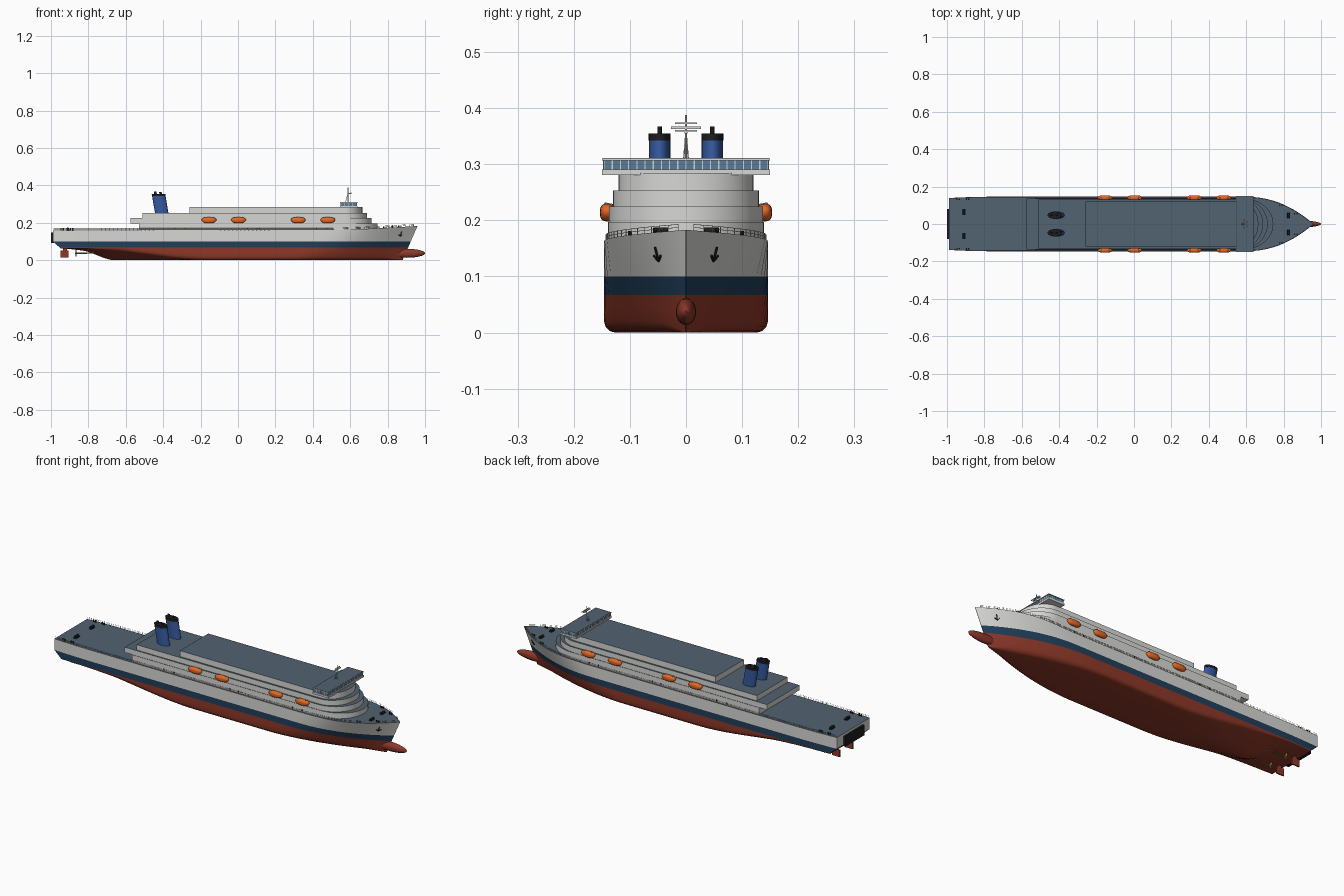
import bpy, bmesh, math
from mathutils import Vector, Matrix

if "Cube" in bpy.data.objects:
    bpy.data.objects.remove(bpy.data.objects["Cube"])

COLORS = {
    "white_paint": (0.68, 0.68, 0.66), "deck_slate": (0.085, 0.125, 0.165),
    "navy_band": (0.015, 0.05, 0.105), "keel_red": (0.27, 0.04, 0.022),
    "boat_orange": (0.85, 0.15, 0.02), "funnel_blue": (0.035, 0.1, 0.34),
    "black": (0.012, 0.012, 0.014), "window_glass": (0.1, 0.2, 0.31),
    "bronze": (0.35, 0.17, 0.06)}
MATS = {}
for name, c in COLORS.items():
    MATS[name] = bpy.data.materials.new(name)
    MATS[name].diffuse_color = (*c, 1)


def finish(name, bm, mats, smooth=None):
    bmesh.ops.recalc_face_normals(bm, faces=bm.faces)
    me = bpy.data.meshes.new(name)
    bm.to_mesh(me)
    bm.free()
    for m in mats:
        me.materials.append(MATS[m])
    ob = bpy.data.objects.new(name, me)
    bpy.context.collection.objects.link(ob)
    if smooth:
        bpy.ops.object.select_all(action='DESELECT')
        ob.select_set(True)
        bpy.context.view_layer.objects.active = ob
        bpy.ops.object.shade_smooth_by_angle(angle=math.radians(smooth))
    return ob


def box(bm, x0, x1, y0, y1, z0, z1):
    m = Matrix.Translation(((x0 + x1) / 2, (y0 + y1) / 2, (z0 + z1) / 2)) @ \
        Matrix.Diagonal((x1 - x0, y1 - y0, z1 - z0, 1))
    bmesh.ops.create_cube(bm, size=1, matrix=m)


def boxes(name, mat, dims):
    bm = bmesh.new()
    for d in dims:
        box(bm, *d)
    return finish(name, bm, [mat])


def beam(bm, a, b, r, n=4):
    a, b = Vector(a), Vector(b)
    q = (b - a).to_track_quat('Z', 'Y').to_matrix().to_4x4()
    bmesh.ops.create_cone(bm, cap_ends=True, segments=n, radius1=r, radius2=r,
                          depth=(b - a).length, matrix=Matrix.Translation((a + b) / 2) @ q)


def clamp(t):
    return max(0.0, min(1.0, t))


def ease(t):
    t = clamp(t)
    return t * t * (3 - 2 * t)


# Hull form: stem, transom, sheer and half width
def sheer(u):
    return 0.16 + 0.023 * clamp((-0.99 + 1.95 * u - 0.5) / 0.46) ** 1.3


def hull_point(u, z):
    xs = -0.99 + 0.04 * clamp((0.1 - z) / 0.035)
    xb = 0.88 + 0.08 * z / 0.183
    x = xs + (xb - xs) * u
    t = clamp(z / 0.16)
    length, p = 0.6 - 0.24 * t, 1.7 + 0.5 * t
    bow = 1 - (1 - clamp((xb - x) / length)) ** p
    stern = 1 - 0.05 * (1 - clamp((x + 0.99) / 0.25)) ** 2
    return x, max(0.0006, 0.146 * bow * stern)


def half_section(u):
    x = -0.99 + 1.95 * u
    zk = 0.052 * ease((-0.68 - x) / 0.2) + 0.01 * ease((-0.85 - x) / 0.13)
    zb = max(zk, 0.062 * ease((-0.15 - x) / 0.75))
    r = min(0.02, 0.066 - zb, hull_point(u, zb)[1] * 0.5)
    pts = []
    for z in (sheer(u), 0.1, 0.067, (zb + r + 0.067) / 2):
        px, b = hull_point(u, z)
        pts.append((px, b, z))
    for k in range(4):
        a = math.pi / 2 * k / 3
        z = zb + r * (1 - math.sin(a))
        px, b = hull_point(u, z)
        pts.append((px, b - r * (1 - math.cos(a)), z))
    px, b = hull_point(u, zk)
    pts.append((px, b * 0.25, zk))
    return pts


bm = bmesh.new()
rings = []
N = 56
for i in range(N + 1):
    h = half_section(0.5 - 0.5 * math.cos(math.pi * i / N))
    full = h + [(x, -y, z) for x, y, z in reversed(h)]
    rings.append([bm.verts.new(p) for p in full])
n = len(rings[0])
for a, b in zip(rings, rings[1:]):
    for j in range(n):
        f = bm.faces.new((a[j], a[(j + 1) % n], b[(j + 1) % n], b[j]))
        side = min(j, n - 2 - j)
        f.material_index = 3 if j == n - 1 else min(side, 2)
# Transom panels, split at the colour bands
for j in range(n // 2 - 1):
    for ring in (rings[0], rings[-1]):
        f = bm.faces.new((ring[j], ring[j + 1], ring[n - 2 - j], ring[n - 1 - j]))
        f.material_index = min(j, 2)
bmesh.ops.remove_doubles(bm, verts=bm.verts, dist=0.00001)
finish("hull", bm, ["white_paint", "navy_band", "keel_red", "deck_slate"], 35)

# Bulbous bow
bm = bmesh.new()
bmesh.ops.create_uvsphere(bm, u_segments=20, v_segments=14, radius=1,
                          matrix=Matrix.Translation((0.9, 0, 0.037)) @ Matrix.Diagonal((0.1, 0.018, 0.024, 1)))
finish("bulbous_bow", bm, ["keel_red"], 60)


# Superstructure tiers with rounded fronts and slate tops
def tier(name, x0, x1, w, z0, z1, round_x):
    bm = bmesh.new()
    pts = [(x0, -w)]
    for k in range(25):
        a = -math.pi / 2 + math.pi * k / 24
        pts.append((round_x + (x1 - round_x) * math.cos(a), w * math.sin(a)))
    pts.append((x0, w))
    f = bm.faces.new([bm.verts.new((x, y, z0)) for x, y in pts])
    g = bmesh.ops.extrude_face_region(bm, geom=[f])
    bmesh.ops.translate(bm, vec=(0, 0, z1 - z0), verts=[v for v in g["geom"] if isinstance(v, bmesh.types.BMVert)])
    bm.normal_update()
    bmesh.ops.recalc_face_normals(bm, faces=bm.faces)
    for f in bm.faces:
        f.material_index = int(f.normal.z > 0.5)
    finish(name, bm, ["white_paint", "deck_slate"], 30)


tier("lower_house", -0.53, 0.745, 0.139, 0.158, 0.197, 0.58)
tier("promenade_house", -0.575, 0.715, 0.137, 0.197, 0.225, 0.57)
tier("upper_house", -0.51, 0.69, 0.13, 0.225, 0.253, 0.57)
tier("top_house", -0.26, 0.665, 0.12, 0.253, 0.284, 0.57)

# Bridge with a window band and mullions
boxes("bridge_base", "white_paint", [(0.545, 0.64, -0.15, 0.15, 0.281, 0.291)])
boxes("bridge_windows", "window_glass", [(0.549, 0.636, -0.147, 0.147, 0.291, 0.308)])
boxes("bridge_roof_edge", "white_paint", [(0.545, 0.64, -0.15, 0.15, 0.307, 0.31)])
boxes("bridge_roof", "deck_slate", [(0.547, 0.638, -0.148, 0.148, 0.31, 0.3112)])
mullions = [(x - 0.001, x + 0.001, y - 0.001, y + 0.001, 0.291, 0.308)
            for x in (0.549, 0.636) for y in [-0.146 + 0.292 * k / 20 for k in range(21)]]
mullions += [(x - 0.001, x + 0.001, y - 0.001, y + 0.001, 0.291, 0.308)
             for y in (-0.147, 0.147) for x in (0.57, 0.592, 0.614)]
boxes("bridge_mullions", "white_paint", mullions)

# Mast with crossbars and radar
bm = bmesh.new()
beam(bm, (0.588, 0, 0.31), (0.588, 0, 0.388), 0.002, 8)
for s in (-1, 1):
    beam(bm, (0.575, 0.004 * s, 0.31), (0.588, 0, 0.36), 0.0012)
box(bm, 0.585, 0.591, -0.027, 0.027, 0.363, 0.367)
box(bm, 0.586, 0.59, -0.02, 0.02, 0.372, 0.3745)
box(bm, 0.588, 0.606, -0.003, 0.003, 0.355, 0.358)
box(bm, 0.602, 0.606, -0.02, 0.02, 0.358, 0.361)
finish("mast", bm, ["white_paint"])

# Raked funnels: oval trunk, black cap, exhaust pipes
for s, side in ((-1, "starboard"), (1, "port")):
    def oval(name, mat, x, rx, ry, z0, z1):
        bm = bmesh.new()
        bmesh.ops.create_cone(bm, cap_ends=True, segments=28, radius1=1, radius2=1, depth=1)
        for v in bm.verts:
            z = z0 + (v.co.z + 0.5) * (z1 - z0)
            v.co = (x + v.co.x * rx - (z - 0.253) * 0.17, 0.047 * s + v.co.y * ry, z)
        finish(name, bm, [mat], 40)
    oval(side + "_funnel", "funnel_blue", -0.408, 0.036, 0.019, 0.253, 0.342)
    oval(side + "_funnel_cap", "black", -0.408, 0.0365, 0.0195, 0.342, 0.355)
    for k in (-0.016, 0.012):
        oval(side + "_exhaust_pipe", "black", -0.408 + k, 0.007, 0.004, 0.355, 0.367 - max(k, 0) * 0.3)

# Lifeboats with davits
for s in (-1, 1):
    for x in (-0.155, 0.003, 0.322, 0.48):
        bm = bmesh.new()
        bmesh.ops.create_uvsphere(bm, u_segments=16, v_segments=10, radius=1)
        for v in bm.verts:
            c = [math.copysign(abs(t) ** 0.75, t) for t in v.co]
            v.co = (x + c[0] * (0.04 if c[2] > -0.4 else 0.036), s * 0.14 + c[1] * 0.0135, 0.214 + c[2] * 0.016)
        finish("lifeboat", bm, ["boat_orange"], 50)
        bm = bmesh.new()
        for d in (-0.022, 0.022):
            beam(bm, (x + d, s * 0.13, 0.228), (x + d, s * 0.145, 0.231), 0.0012)
            beam(bm, (x + d, s * 0.145, 0.231), (x + d, s * 0.142, 0.224), 0.001)
        finish("lifeboat_davits", bm, ["white_paint"])

# Railings following the deck edge
bm = bmesh.new()
for s in (-1, 1):
    prev = None
    for i in range(91):
        u = 0.002 + 0.988 * i / 90
        z = sheer(u)
        x, b = hull_point(u, z)
        p = Vector((x, s * max(0, b - 0.003), z))
        beam(bm, p, p + Vector((0, 0, 0.011)), 0.0006)
        if prev:
            for hgt in (0.0055, 0.011):
                up = Vector((0, 0, hgt))
                beam(bm, prev + up, p + up, 0.0005)
        prev = p
finish("deck_railing", bm, ["white_paint"])

# Doors, side ports, deck machinery and anchors
boxes("stern_door", "black", [(-1.0, -0.985, -0.08, 0.08, 0.092, 0.147)])
boxes("side_ports", "black", [(x - 0.003, x + 0.003, s * 0.1395 - 0.0008, s * 0.1395 + 0.0008, 0.165, 0.173)
      for s in (-1, 1) for x in (-0.34, -0.28, 0.05, 0.1, 0.115, 0.42, 0.475)])
bm = bmesh.new()
for s in (-1, 1):
    for x, y, z in ((-0.91, 0.065, 0.16), (0.825, 0.045, 0.172)):
        box(bm, x - 0.008, x + 0.008, s * y - 0.016, s * y + 0.016, z, z + 0.004)
        beam(bm, (x, s * y - 0.013, z + 0.009), (x, s * y + 0.013, z + 0.009), 0.006, 12)
    for x, y, z in ((-0.94, 0.132, 0.16), (-0.89, 0.132, 0.16), (0.785, 0.1, 0.17), (0.865, 0.055, 0.175)):
        for d in (-0.006, 0.006):
            beam(bm, (x + d, s * y, z - 0.002), (x + d, s * y, z + 0.011), 0.0035, 10)
finish("winches_and_bollards", bm, ["black"])
bm = bmesh.new()
for s in (-1, 1):
    def on_hull(u, z):
        x, b = hull_point(u, z)
        return (x + 0.001, s * (b + 0.001), z)
    u = 0.963
    beam(bm, on_hull(u, 0.152), on_hull(u, 0.127), 0.0022, 6)
    for d in (-0.005, 0.005):
        beam(bm, on_hull(u, 0.127), on_hull(u + d, 0.137), 0.0022, 6)
finish("anchors", bm, ["black"])

# Rudders, shafts and propellers
boxes("rudders", "keel_red", [d for s in (-1, 1) for d in (
    (-0.95, -0.905, s * 0.055 - 0.003, s * 0.055 + 0.003, 0.014, 0.052),
    (-0.935, -0.915, s * 0.055 - 0.003, s * 0.055 + 0.003, 0.05, 0.075))])
bm = bmesh.new()
for s in (-1, 1):
    beam(bm, (-0.872, s * 0.055, 0.036), (-0.74, s * 0.055, 0.04), 0.0035, 10)
    for k in range(4):
        a = math.pi / 4 + k * math.pi / 2
        m = Matrix.Translation((-0.866, s * 0.055, 0.036)) @ Matrix.Rotation(a, 4, 'X') @ \
            Matrix.Translation((0, 0, 0.01)) @ Matrix.Rotation(0.5, 4, 'Z') @ Matrix.Diagonal((0.002, 0.01, 0.02, 1))
        bmesh.ops.create_cube(bm, size=1, matrix=m)
finish("propellers", bm, ["bronze"])

for m in bpy.data.materials:
    if m.users and not m.is_grease_pencil:
        m.use_nodes = True
        m.node_tree.nodes["Principled BSDF"].inputs["Base Color"].default_value = m.diffuse_color
